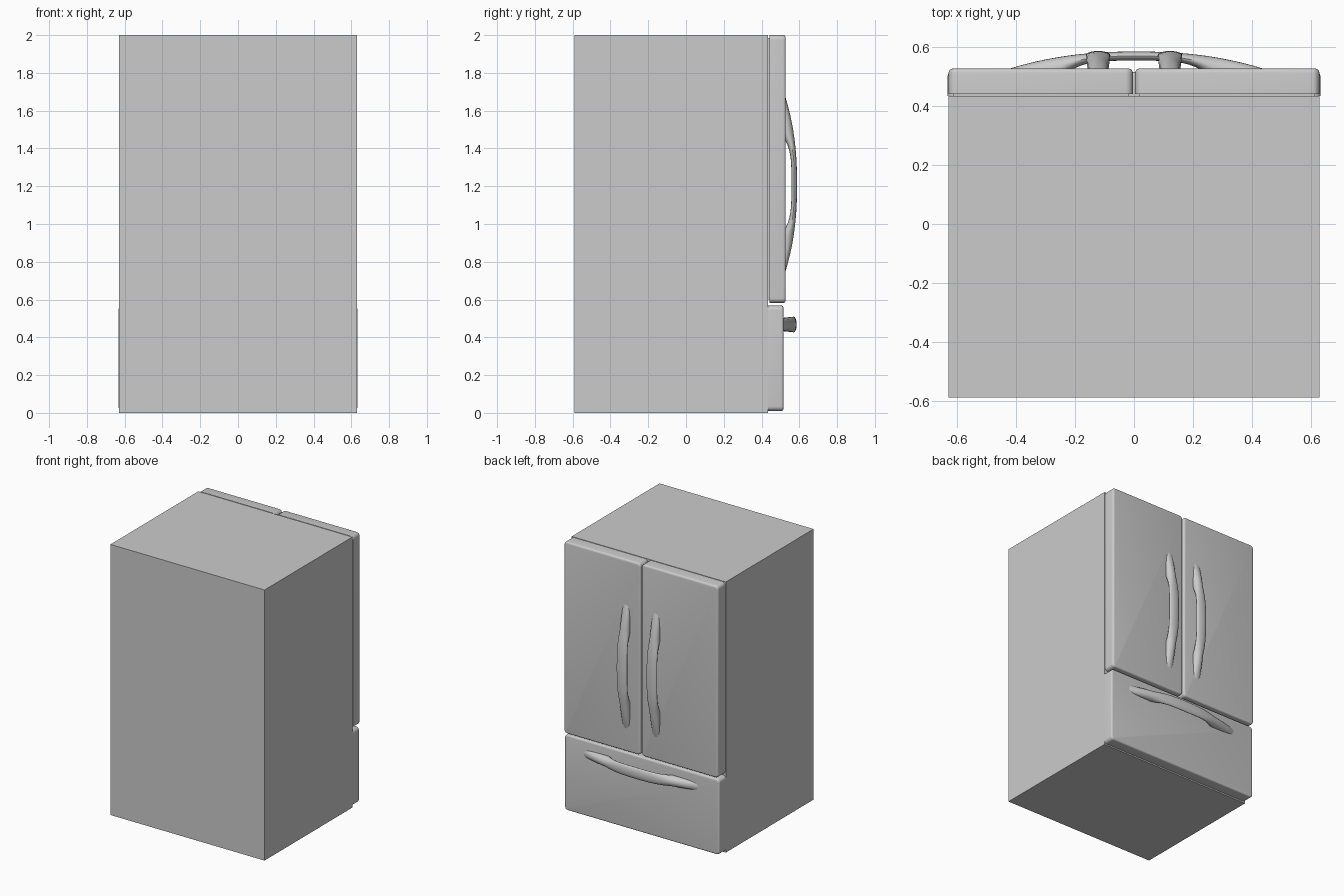
import bpy, bmesh, math
from mathutils import Vector

if "Cube" in bpy.data.objects:
    bpy.data.objects.remove(bpy.data.objects["Cube"])


def finish(name, bm):
    bmesh.ops.recalc_face_normals(bm, faces=bm.faces)
    me = bpy.data.meshes.new(name)
    bm.to_mesh(me)
    bm.free()
    ob = bpy.data.objects.new(name, me)
    bpy.context.collection.objects.link(ob)
    bpy.ops.object.select_all(action='DESELECT')
    bpy.context.view_layer.objects.active = ob
    ob.select_set(True)
    bpy.ops.object.shade_smooth_by_angle(angle=math.radians(35))
    return ob


def box(name, x0, x1, y0, y1, z0, z1, corner=0, front=0):
    """Box with optional rounded corners (seen from +y) and softened front rim."""
    bm = bmesh.new()
    bmesh.ops.create_cube(bm, size=1)
    for v in bm.verts:
        v.co = Vector((x1 if v.co.x > 0 else x0,
                       y1 if v.co.y > 0 else y0,
                       z1 if v.co.z > 0 else z0))
    if corner:
        edges = [e for e in bm.edges
                 if abs(e.verts[0].co.y - e.verts[1].co.y) > 1e-4]
        bmesh.ops.bevel(bm, geom=edges, offset=corner, segments=6,
                        profile=0.5, affect='EDGES')
    if front:
        edges = [e for e in bm.edges
                 if all(abs(v.co.y - y1) < 1e-5 for v in e.verts)]
        bmesh.ops.bevel(bm, geom=edges, offset=front, segments=4,
                        profile=0.5, affect='EDGES')
    return finish(name, bm)


def handle(name, centre, half, rise, inner_rise, horizontal=False):
    """Bowed oval bar whose ends sink into the door face."""
    bm = bmesh.new()
    n, sides, rings = 48, 20, []
    for i in range(n + 1):
        t = math.sin(math.pi * (i / n - 0.5))
        a = abs(t)
        outer = rise * (1 - a ** 2.3)
        inner = max(inner_rise * (1 - (a / 0.5) ** 4), -0.025)
        mid, depth = (outer + inner) / 2, (outer - inner) / 2
        width = 0.042 - 0.014 * a ** 2
        ring = []
        for k in range(sides):
            ang = 2 * math.pi * k / sides
            w, d, l = width * math.cos(ang), mid + depth * math.sin(ang), half * t
            p = Vector((l, d, w)) if horizontal else Vector((w, d, l))
            ring.append(bm.verts.new(p + Vector(centre)))
        rings.append(ring)
    for r0, r1 in zip(rings, rings[1:]):
        for k in range(sides):
            j = (k + 1) % sides
            bm.faces.new((r0[k], r0[j], r1[j], r1[k]))
    bm.faces.new(rings[0])
    bm.faces.new(rings[-1])
    return finish(name, bm)


# Cabinet
box("cabinet", -0.63, 0.63, -0.59, 0.435, 0, 2)

# Twin upper doors, each with a seal and a vertical handle
for side, s in (("left", -1), ("right", 1)):
    xa, xb = sorted((s * 0.004, s * 0.63))
    box(side + "_door", xa, xb, 0.441, 0.528, 0.582, 2.0, 0.025, 0.014)
    box(side + "_door_seal", xa + 0.015, xb - 0.015, 0.43, 0.45, 0.6, 1.985)
    handle(side + "_door_handle", (s * 0.122, 0.527, 1.21), 0.46, 0.061, 0.031)

# Lower freezer drawer with a horizontal handle
box("freezer_drawer", -0.633, 0.633, 0.435, 0.516, 0.01, 0.568, 0.025, 0.012)
handle("freezer_drawer_handle", (0.008, 0.515, 0.468), 0.47, 0.071, 0.04, True)
